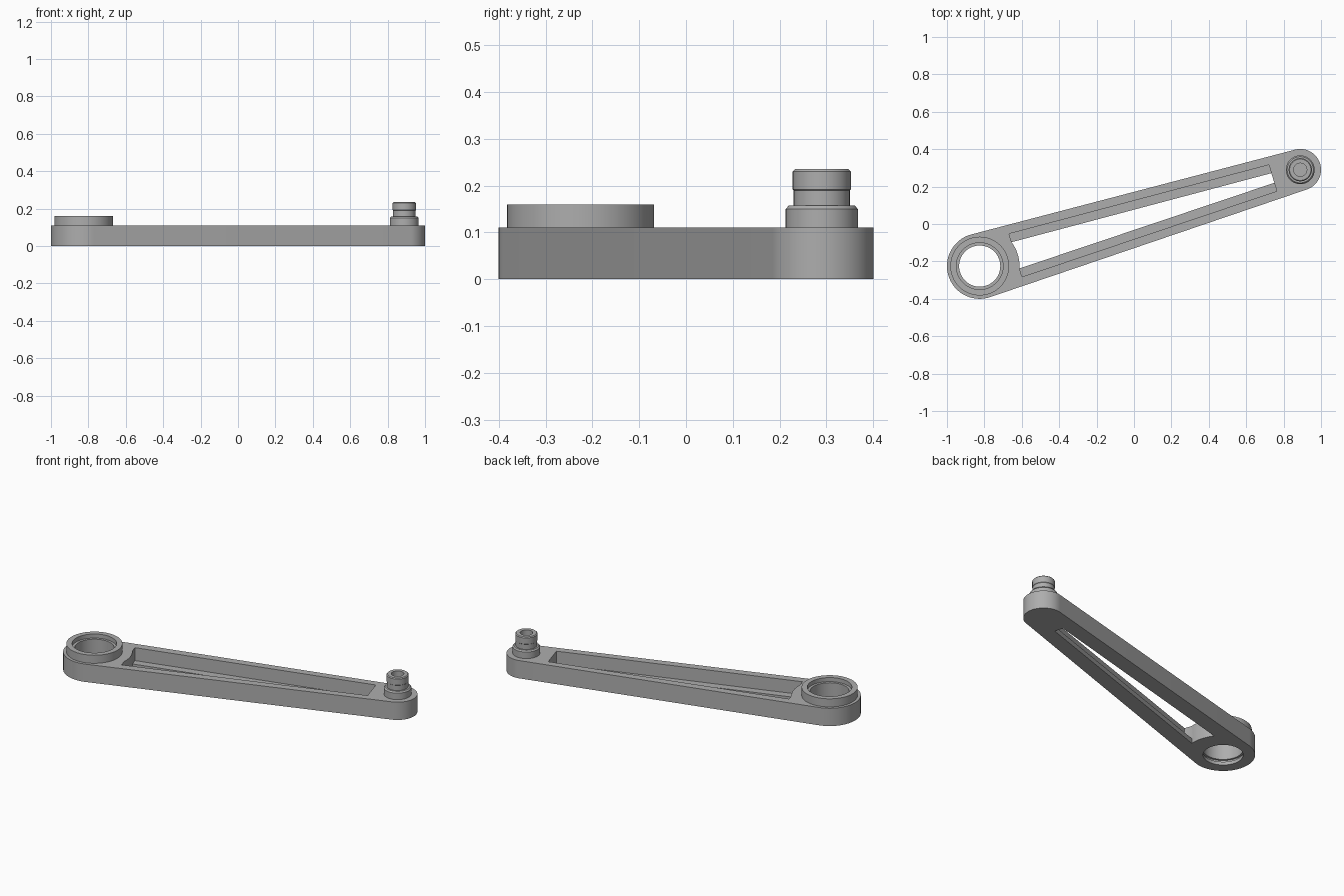
import bpy
import bmesh
from math import sin, cos, asin, acos, pi, radians
from mathutils import Vector

old = bpy.data.objects.get("Cube")
if old:
    bpy.data.objects.remove(old, do_unlink=True)

# Layout: local x runs along the arm from the big end to the small end
BIG = Vector((-0.825, -0.225, 0))
SMALL = Vector((0.889, 0.29, 0))
AXIS = SMALL - BIG
LENGTH = AXIS.length
ANGLE = AXIS.to_2d().angle_signed(Vector((1, 0)))
R_BIG, R_SMALL, HEIGHT = 0.175, 0.111, 0.11

steel = bpy.data.materials.new("grey_steel")
steel.use_nodes = True
GREY = (0.42, 0.42, 0.42, 1)
steel.diffuse_color = GREY
steel.node_tree.nodes["Principled BSDF"].inputs["Base Color"].default_value = GREY


def finish(name, bm, at=BIG):
    bmesh.ops.remove_doubles(bm, verts=bm.verts, dist=1e-5)
    bmesh.ops.recalc_face_normals(bm, faces=bm.faces)
    mesh = bpy.data.meshes.new(name)
    bm.to_mesh(mesh)
    bm.free()
    mesh.materials.append(steel)
    ob = bpy.data.objects.new(name, mesh)
    ob.location = at
    ob.rotation_euler.z = ANGLE
    bpy.context.collection.objects.link(ob)
    return ob


def prism(name, outline, z0, z1):
    bm = bmesh.new()
    face = bm.faces.new([bm.verts.new((x, y, z0)) for x, y in outline])
    top = bmesh.ops.extrude_face_region(bm, geom=[face])["geom"]
    verts = [v for v in top if isinstance(v, bmesh.types.BMVert)]
    bmesh.ops.translate(bm, verts=verts, vec=(0, 0, z1 - z0))
    return finish(name, bm)


def lathe(name, profile, at=BIG, steps=64):
    bm = bmesh.new()
    verts = [bm.verts.new((r, 0, z)) for r, z in profile]
    edges = [bm.edges.new(pair) for pair in zip(verts, verts[1:])]
    bmesh.ops.spin(bm, geom=verts + edges, cent=(0, 0, 0), axis=(0, 0, 1),
                   angle=2 * pi, steps=steps, use_duplicate=False)
    return finish(name, bm, at)


def arc(cx, r, a0, a1, n=40):
    angles = [a0 + (a1 - a0) * i / n for i in range(n + 1)]
    return [(cx + r * cos(a), r * sin(a)) for a in angles]


def apply_boolean(target, tool, operation):
    mod = target.modifiers.new(tool.name, "BOOLEAN")
    mod.object, mod.operation, mod.solver = tool, operation, "EXACT"
    bpy.context.view_layer.objects.active = target
    bpy.ops.object.modifier_apply(modifier=mod.name)
    bpy.data.objects.remove(tool, do_unlink=True)


# Arm outline: two end arcs joined by their common tangents
tangent = pi / 2 - asin((R_BIG - R_SMALL) / LENGTH)
outline = (arc(0, R_BIG, tangent, 2 * pi - tangent)
           + arc(LENGTH, R_SMALL, -tangent, tangent))
arm = prism("arm_body", outline, 0, HEIGHT)

# Raised boss round the big end
apply_boolean(arm, lathe("boss", [(0, 0.05), (0.157, 0.05), (0.157, 0.16), (0, 0.16)]),
              "UNION")

# Tapered pocket with a bottom flange, then the narrower through slot
START, END, R_WALL = 0.2, LENGTH - 0.153, 0.213
spread = acos(START / R_WALL)
bulge = arc(0, R_WALL, spread, -spread, 12)
pocket = [(START, 0.12)] + bulge + [(START, -0.12), (END, -0.073), (END, 0.073)]
slot = bulge + [(END, -0.027), (END, 0.027)]
apply_boolean(arm, prism("pocket_cutter", pocket, 0.03, 0.3), "DIFFERENCE")
apply_boolean(arm, prism("slot_cutter", slot, -0.1, 0.2), "DIFFERENCE")

# Stepped bore with a retaining groove
bore = [(0, -0.1), (0.11, -0.1), (0.11, 0.02), (0.122, 0.02), (0.122, 0.035),
        (0.11, 0.035), (0.11, 0.135), (0.125, 0.135), (0.125, 0.3), (0, 0.3)]
apply_boolean(arm, lathe("bore_cutter", bore), "DIFFERENCE")

# Collared pin with a neck and a blind hole in its top
pin = lathe("pin", [(0, 0.09), (0.077, 0.09), (0.077, 0.15), (0.07, 0.158),
                    (0.06, 0.158), (0.06, 0.19), (0.062, 0.192), (0.062, 0.23),
                    (0.057, 0.235), (0.035, 0.235), (0.035, 0.17), (0, 0.17)], SMALL)

# Smooth round walls, crisp edges
for ob in (arm, pin):
    bpy.ops.object.select_all(action="DESELECT")
    ob.select_set(True)
    bpy.context.view_layer.objects.active = ob
    bpy.ops.object.shade_smooth_by_angle(angle=radians(30))
